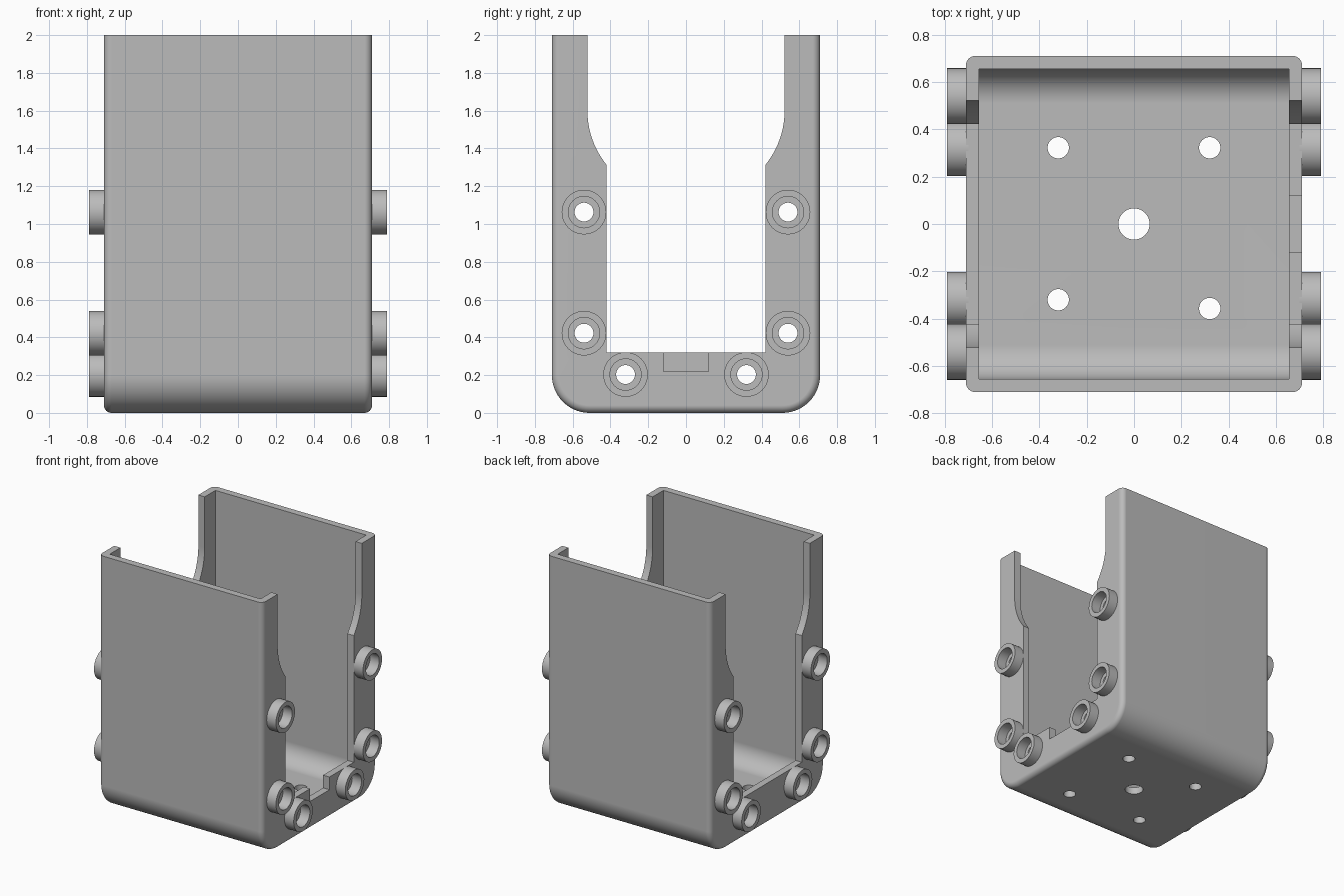
import bpy, bmesh, math

cube = bpy.data.objects.get("Cube")
if cube:
    bpy.data.objects.remove(cube, do_unlink=True)

HALF, WALL, HEIGHT = 0.71, 0.055, 2.0
CORNER, EDGE = 0.2, 0.04

grey = bpy.data.materials.new("plain grey")
grey.use_nodes = True
grey.diffuse_color = (0.5, 0.5, 0.5, 1)
grey.node_tree.nodes["Principled BSDF"].inputs["Base Color"].default_value = (0.5, 0.5, 0.5, 1)


def finish(name, bm):
    bmesh.ops.recalc_face_normals(bm, faces=bm.faces)
    mesh = bpy.data.meshes.new(name)
    bm.to_mesh(mesh)
    bm.free()
    mesh.materials.append(grey)
    obj = bpy.data.objects.new(name, mesh)
    bpy.context.collection.objects.link(obj)
    return obj


def loft(name, sections, closed=False):
    """Skin equal-length loops; cap the ends, or close the ring."""
    bm = bmesh.new()
    rings = [[bm.verts.new(p) for p in s] for s in sections]
    pairs = list(zip(rings, rings[1:]))
    if closed:
        pairs.append((rings[-1], rings[0]))
    else:
        bm.faces.new(rings[0])
        bm.faces.new(rings[-1])
    for a, b in pairs:
        for i in range(len(a)):
            j = (i + 1) % len(a)
            bm.faces.new((a[i], a[j], b[j], b[i]))
    return finish(name, bm)


def prism(name, profile, x0, x1):
    return loft(name, [[(x, y, z) for y, z in profile] for x in (x0, x1)])


def u_profile(half, bottom, radius, top, steps=14):
    right = [(half, top)]
    for i in range(steps + 1):
        a = math.pi / 2 * i / steps
        right.append((half - radius + radius * math.cos(a), bottom + radius - radius * math.sin(a)))
    return right + [(-y, z) for y, z in reversed(right)]


def circle(radius, y, z, steps=40):
    return [(y + radius * math.cos(2 * math.pi * i / steps),
             z + radius * math.sin(2 * math.pi * i / steps)) for i in range(steps)]


def cut(target, cutter):
    mod = target.modifiers.new("cut", 'BOOLEAN')
    mod.operation, mod.solver, mod.object = 'DIFFERENCE', 'EXACT', cutter
    bpy.context.view_layer.objects.active = target
    bpy.ops.object.modifier_apply(modifier=mod.name)
    bpy.data.objects.remove(cutter, do_unlink=True)


def smooth(obj):
    bpy.ops.object.select_all(action='DESELECT')
    obj.select_set(True)
    bpy.context.view_layer.objects.active = obj
    bpy.ops.object.shade_smooth_by_angle(angle=math.radians(30))
    obj.modifiers.new("even shading", 'WEIGHTED_NORMAL').keep_sharp = True


# Outer shell: U profile with rounded rims on both sides
steps = 6
rims = []
for i in range(steps + 1):
    a = math.pi / 2 * i / steps
    rims.append((HALF - EDGE + EDGE * math.cos(a), EDGE * (1 - math.sin(a))))
stations = rims + [(-x, t) for x, t in reversed(rims)]
shell = loft("bracket_shell", [
    [(x, y, z) for y, z in u_profile(HALF - t, t, CORNER - t, HEIGHT)] for x, t in stations])

# Hollow inside
inner = HALF - WALL
cut(shell, prism("cavity_cutter", u_profile(inner, WALL, CORNER - WALL, HEIGHT + 0.1), -inner, inner))

# Side openings: narrow below, flaring through an arc to the wide top
wide, narrow, sill, arc_top, arc_r = 0.522, 0.422, 0.32, 1.6, 0.456
end = math.acos((arc_r - (wide - narrow)) / arc_r)
side = [(wide, HEIGHT + 0.1)]
side += [(wide - arc_r + arc_r * math.cos(end * i / 10), arc_top - arc_r * math.sin(end * i / 10))
         for i in range(11)]
side.append((narrow, sill))
cut(shell, prism("opening_cutter", side + [(-y, z) for y, z in reversed(side)], -1, 1))

# Cable notch in the left sill
cut(shell, prism("notch_cutter", [(-0.12, 0.22), (0.12, 0.22), (0.12, 0.4), (-0.12, 0.4)], 0.6, 0.8))

# Side screw holes with raised bosses
for y, z in ((0.54, 1.063), (0.54, 0.422), (0.32, 0.203)):
    for sy, end_name in ((-1, "front"), (1, "back")):
        cut(shell, prism("screw_cutter", circle(0.05, sy * y, z), -1, 1))
        for sx, side_name in ((-1, "right"), (1, "left")):
            ring = [(0.118, HALF - 0.01), (0.118, 0.79), (0.083, 0.79), (0.083, HALF - 0.01)]
            smooth(loft(f"boss_{side_name}_{end_name}", [
                [(sx * x, py, pz) for py, pz in circle(r, sy * y, z)] for r, x in ring], closed=True))

# Floor holes
for x, y, r in ((0, 0, 0.066), (-0.32, 0.322, 0.045), (0.32, 0.322, 0.045),
                (-0.32, -0.32, 0.045), (0.32, -0.357, 0.045)):
    cut(shell, loft("floor_hole_cutter", [[(px, py, z) for px, py in circle(r, x, y)] for z in (-0.1, 0.15)]))

smooth(shell)
